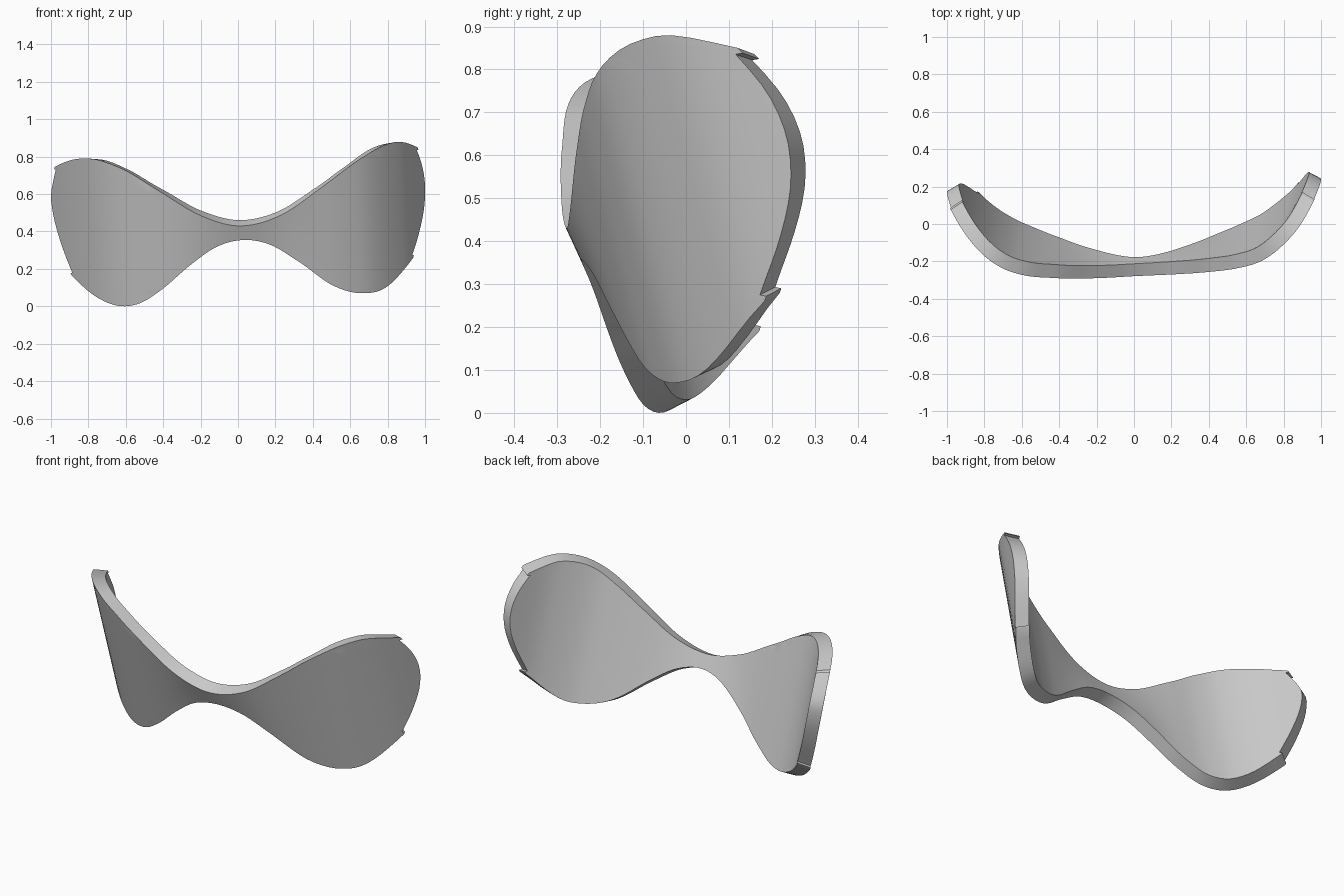
import bpy, bmesh, math
from mathutils import Vector

if "Cube" in bpy.data.objects:
    bpy.data.objects.remove(bpy.data.objects["Cube"])

THICK, LEAN, ROLL = 0.073, 0.265, 0.05
COLS = 64


def spline(pts):
    """Smooth curve through (x, y) points, returned as a function of x."""
    n = len(pts)
    step = [pts[i + 1][0] - pts[i][0] for i in range(n - 1)]
    rise = [(pts[i + 1][1] - pts[i][1]) / step[i] for i in range(n - 1)]
    slopes = [(rise[i - 1] * step[i] + rise[i] * step[i - 1]) / (step[i] + step[i - 1])
              for i in range(1, n - 1)]
    slopes = [1.5 * rise[0] - .5 * slopes[0]] + slopes + [1.5 * rise[-1] - .5 * slopes[-1]]

    def value(x):
        i = 0
        while i < n - 2 and x > pts[i + 1][0]:
            i += 1
        (x0, y0), (x1, y1) = pts[i], pts[i + 1]
        h = x1 - x0
        t = (x - x0) / h
        if t < 0:
            return y0 + slopes[i] * (x - x0)
        if t > 1:
            return y1 + slopes[i + 1] * (x - x1)
        return ((2*t**3 - 3*t**2 + 1) * y0 + (t**3 - 2*t**2 + t) * h * slopes[i]
                + (3*t**2 - 2*t**3) * y1 + (t**3 - t**2) * h * slopes[i + 1])
    return value


# Bend of the sheet in plan
bend = spline([(-1.0, .335), (-.91, .185), (-.833, .088), (-.705, -.022),
               (-.57, -.085), (-.42, -.122), (-.2, -.155), (0, -.165), (.2, -.140), (.41, -.094),
               (.565, -.047), (.72, .03), (.83, .13), (.92, .24), (1.005, .395)])
# Front outline: upper and lower edges
top = spline([(-.98, .745), (-.9, .78), (-.80, .79), (-.635, .742), (-.42, .615), (-.2, .485),
              (0, .43), (.225, .485), (.44, .63), (.65, .785), (.785, .862), (.86, .88), (.96, .85)])
bottom = spline([(-.89, .165), (-.765, .055), (-.61, 0), (-.52, .018), (-.42, .08), (-.255, .22),
                 (-.12, .315), (.04, .355), (.17, .33), (.33, .235), (.52, .105), (.66, .07),
                 (.79, .10), (.895, .205), (.937, .26)])
# Recessed end edges, from top (0) to bottom (1)
left = spline([(0, -.970), (.13, -.988), (.27, -1.0), (.42, -.99), (.7, -.947), (1, -.88)])
right = spline([(0, .950), (.17, .985), (.34, 1.0), (.5, .998), (.75, .972), (1, .927)])

# Small tabs stand proud at the four corners
rows = [0, .02, .025] + [.025 + .95 * i / 16 for i in range(1, 16)] + [.975, .98, 1]


def depth(x, z):
    """Outer skin y: a leaning bent sheet, leaning more at the bridge."""
    u = x + ROLL * (z - .45)
    return bend(u) - LEAN * z - .2 * math.exp(-(u / .25) ** 2) * (z - .43)


def surface_pair(x, z, v):
    d = .015
    outer = Vector((x, depth(x, z), z))
    normal = Vector(((depth(x - d, z) - depth(x + d, z)) / (2 * d), 1,
                     (depth(x, z - d) - depth(x, z + d)) / (2 * d))).normalized()
    # the inner skin is slightly shorter than the outer one on the lobes
    dz = min(1, (x / .6) ** 2) * (.012 - .032 * (1 - v))
    return outer, outer + normal * THICK + Vector((0, -LEAN * dz, dz))


bm = bmesh.new()
outer, inner = [], []
for v in rows:
    tab = .010 if v < .022 or v > .978 else 0
    xl, xr = left(v) - tab, right(v) + tab
    ro, ri = [], []
    for c in range(COLS + 1):
        t = c / COLS
        z_top = top(-.98 + 1.94 * t)
        z_bot = bottom(-.89 + 1.827 * t)
        a, b = surface_pair(xl + (xr - xl) * t, z_top + (z_bot - z_top) * v, v)
        ro.append(bm.verts.new(a))
        ri.append(bm.verts.new(b))
    outer.append(ro)
    inner.append(ri)

# Outer and inner skins
for grid in (outer, inner):
    for r in range(len(rows) - 1):
        for c in range(COLS):
            bm.faces.new((grid[r][c], grid[r + 1][c], grid[r + 1][c + 1], grid[r][c + 1]))


# Rim joining the two skins
def border(g):
    return g[0][:-1] + [r[-1] for r in g[:-1]] + g[-1][:0:-1] + [r[0] for r in g[:0:-1]]


bo, bi = border(outer), border(inner)
for i in range(len(bo)):
    j = (i + 1) % len(bo)
    bm.faces.new((bo[i], bo[j], bi[j], bi[i]))
bmesh.ops.recalc_face_normals(bm, faces=bm.faces)

mesh = bpy.data.meshes.new("curved_visor")
bm.to_mesh(mesh)
bm.free()
visor = bpy.data.objects.new("curved_visor", mesh)
bpy.context.collection.objects.link(visor)
bpy.context.view_layer.objects.active = visor
visor.select_set(True)
bpy.ops.object.shade_smooth_by_angle(angle=math.radians(30))
